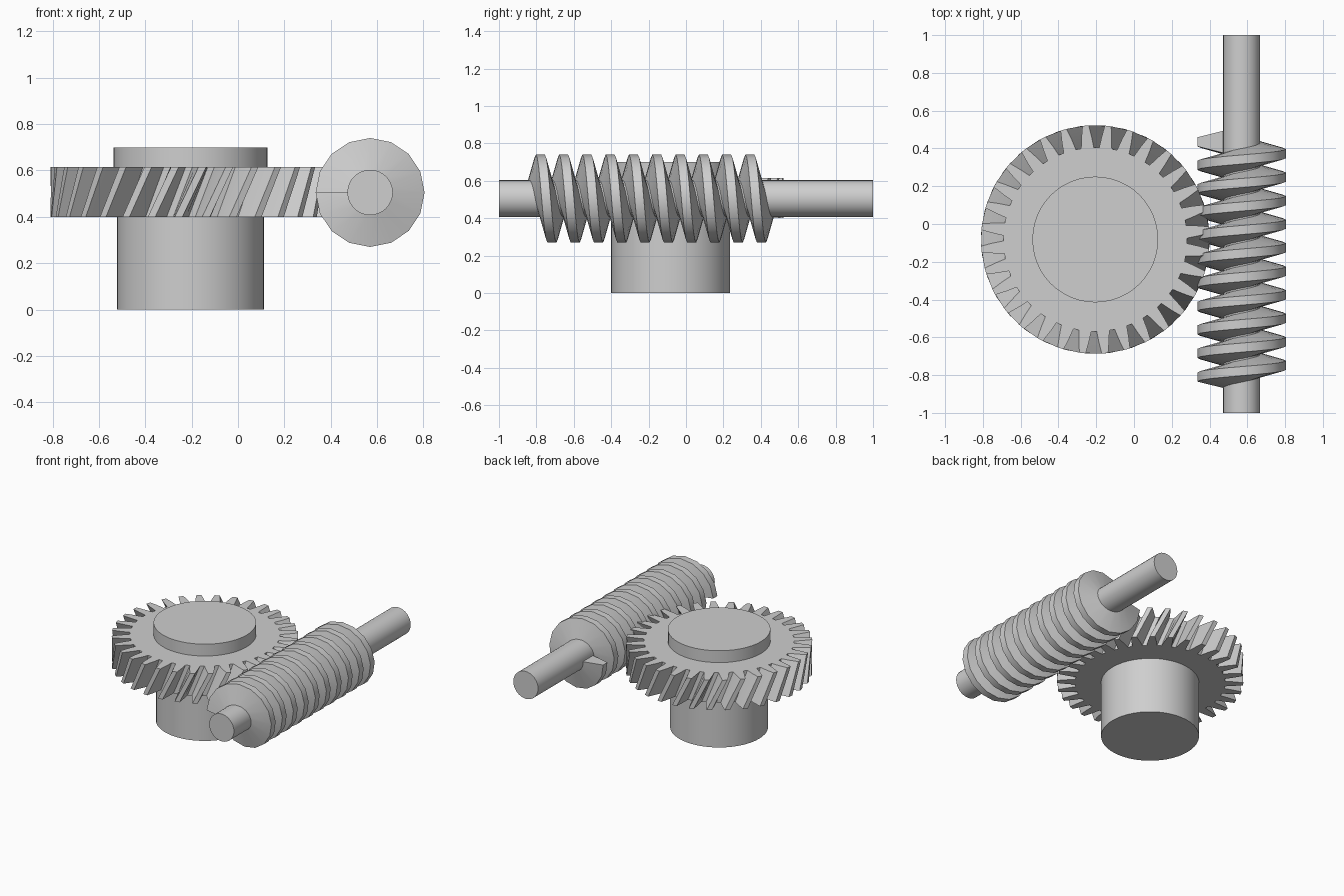
import bpy, bmesh
from math import sin, cos, pi, radians

cube = bpy.data.objects.get("Cube")
if cube:
    bpy.data.objects.remove(cube, do_unlink=True)

grey = bpy.data.materials.new("light_grey")
grey.use_nodes = True
COLOUR = (0.62, 0.62, 0.62, 1)
grey.diffuse_color = COLOUR
grey.node_tree.nodes["Principled BSDF"].inputs["Base Color"].default_value = COLOUR

GEAR_X, GEAR_Y = -0.205, -0.082
WORM_X, WORM_Z = 0.57, 0.505


def finish(obj, angle):
    obj.data.materials.append(grey)
    bpy.ops.object.select_all(action="DESELECT")
    obj.select_set(True)
    bpy.context.view_layer.objects.active = obj
    bpy.ops.object.shade_smooth_by_angle(angle=radians(angle))


def loft(name, rings, angle):
    """Skin a list of matching closed sections and cap both ends."""
    bm = bmesh.new()
    loops = [[bm.verts.new(p) for p in ring] for ring in rings]
    for a, b in zip(loops, loops[1:]):
        for i in range(len(a)):
            j = (i + 1) % len(a)
            bm.faces.new((a[i], a[j], b[j], b[i]))
    bm.faces.new(loops[0])
    bm.faces.new(loops[-1])
    bmesh.ops.recalc_face_normals(bm, faces=bm.faces)
    mesh = bpy.data.meshes.new(name)
    bm.to_mesh(mesh)
    bm.free()
    obj = bpy.data.objects.new(name, mesh)
    bpy.context.collection.objects.link(obj)
    finish(obj, angle)
    return obj


def cylinder(name, radius, depth, location, rotation=(0, 0, 0), sides=48):
    bpy.ops.mesh.primitive_cylinder_add(vertices=sides, radius=radius, depth=depth,
                                        location=location, rotation=rotation)
    obj = bpy.context.object
    obj.name = name
    finish(obj, 30)
    return obj


# Helical gear: tooth outline as (fraction of tooth pitch, radius)
TEETH, TWIST = 32, 0.17
TOOTH = [(-0.35, 0.487), (-0.25, 0.545), (-0.14, 0.605),
         (0.14, 0.605), (0.25, 0.545), (0.35, 0.487)]


def gear_ring(z, turn):
    ring = []
    for k in range(TEETH):
        for offset, r in TOOTH:
            a = (k + offset) * 2 * pi / TEETH + turn
            ring.append((GEAR_X + r * cos(a), GEAR_Y + r * sin(a), z))
    return ring


loft("gear_wheel", [gear_ring(0.4, -TWIST / 2), gear_ring(0.615, TWIST / 2)], 20)

# Hub above and below the gear
cylinder("lower_hub", 0.318, 0.41, (GEAR_X, GEAR_Y, 0.205))
cylinder("upper_hub", 0.333, 0.1, (GEAR_X, GEAR_Y, 0.65))

# Worm shaft
cylinder("worm_shaft", 0.098, 2.0, (WORM_X, 0, WORM_Z), (pi / 2, 0, 0), 32)

# Worm thread: tapered section swept along a helix
TURNS, STEPS, PITCH, START = 10, 16, 0.1245, -0.81
SECTION = [(0.09, -0.06), (0.235, -0.024), (0.235, 0.024), (0.09, 0.06)]
rings = []
for s in range(TURNS * STEPS + 1):
    t = 2 * pi * s / STEPS
    y = START + PITCH * s / STEPS
    rings.append([(WORM_X - r * cos(t), y + dy, WORM_Z + r * sin(t)) for r, dy in SECTION])
loft("worm_thread", rings, 35)
